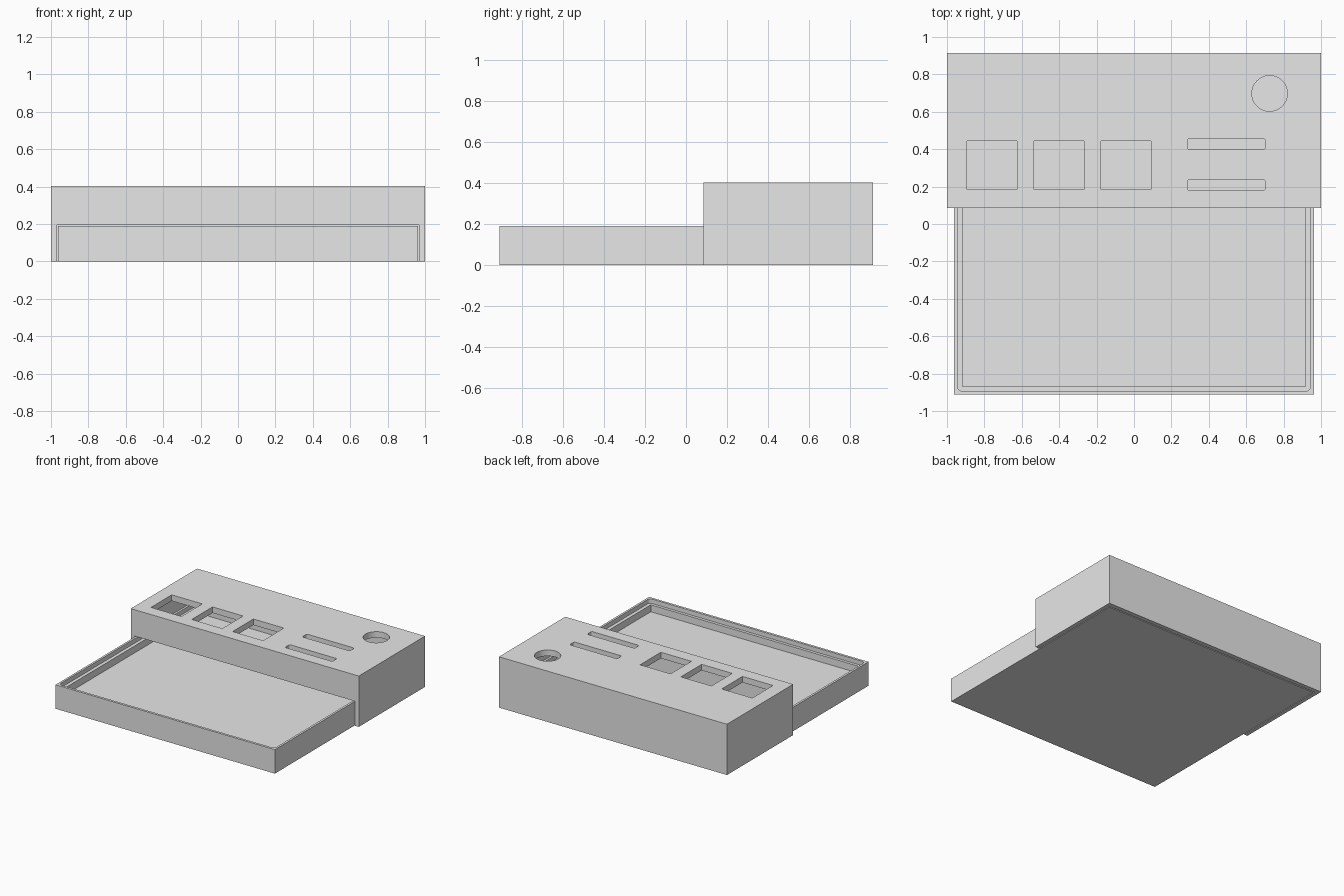
import bpy
import bmesh

# Remove the default object
cube = bpy.data.objects.get("Cube")
if cube:
    bpy.data.objects.remove(cube, do_unlink=True)

# Single material
grey = bpy.data.materials.new("plain_grey")
grey.use_nodes = True
colour = (0.8, 0.8, 0.8, 1)
grey.diffuse_color = colour
grey.node_tree.nodes["Principled BSDF"].inputs["Base Color"].default_value = colour


def finish(bm, name):
    mesh = bpy.data.meshes.new(name)
    bm.to_mesh(mesh)
    bm.free()
    mesh.materials.append(grey)
    obj = bpy.data.objects.new(name, mesh)
    bpy.context.collection.objects.link(obj)
    return obj


def box(name, x, y, z, radius=0):
    """Box from three (low, high) ranges, with optional rounded upright edges."""
    bm = bmesh.new()
    bmesh.ops.create_cube(bm, size=1)
    for v in bm.verts:
        v.co = [r[0] if c < 0 else r[1] for c, r in zip(v.co, (x, y, z))]
    if radius:
        upright = [e for e in bm.edges
                   if abs(e.verts[0].co.z - e.verts[1].co.z) > 0.001]
        bmesh.ops.bevel(bm, geom=upright, offset=radius, segments=4,
                        profile=0.5, affect='EDGES')
    return finish(bm, name)


def cylinder(name, x, y, z, radius):
    bm = bmesh.new()
    bmesh.ops.create_cone(bm, cap_ends=True, segments=48, radius1=radius,
                          radius2=radius, depth=z[1] - z[0])
    bmesh.ops.translate(bm, verts=bm.verts, vec=(x, y, sum(z) / 2))
    return finish(bm, name)


def cut(body, cutters):
    """Subtract the cutters one after another, then discard them."""
    bpy.context.view_layer.objects.active = body
    for cutter in cutters:
        cutter.hide_render = True
        mod = body.modifiers.new("cut", 'BOOLEAN')
        mod.operation = 'DIFFERENCE'
        mod.solver = 'EXACT'
        mod.object = cutter
        bpy.ops.object.modifier_apply(modifier=mod.name)
        bpy.data.objects.remove(cutter, do_unlink=True)


# Sliding tray: stepped rim around a shallow pocket
tray = box("tray", (-0.962, 0.962), (-0.912, 0.872), (0, 0.19))
cut(tray, [
    box("rim_step", (-0.945, 0.945), (-0.893, 0.855), (0.155, 0.3), 0.025),
    box("pocket", (-0.918, 0.918), (-0.87, 0.832), (0.1, 0.3)),
])

# Sleeve: open underneath, with a front opening for the tray
sleeve = box("sleeve", (-1, 1), (0.085, 0.915), (0, 0.403))
through = (0.3, 0.5)
cutters = [
    box("cavity", (-0.967, 0.967), (0.125, 0.88), (-0.1, 0.355)),
    box("tray_opening", (-0.967, 0.967), (0, 0.3), (-0.1, 0.194)),
    cylinder("round_hole", 0.725, 0.698, through, 0.095),
]
# Square windows and long slots in the top
for left in (-0.893, -0.535, -0.177):
    cutters.append(box("window", (left, left + 0.268), (0.185, 0.445), through))
for low in (0.18, 0.398):
    cutters.append(box("slot", (0.285, 0.702), (low, low + 0.058), through, 0.012))
cut(sleeve, cutters)

# Flat faces stay sharp, curved walls become smooth
for obj in (tray, sleeve):
    bpy.ops.object.select_all(action='DESELECT')
    obj.select_set(True)
    bpy.context.view_layer.objects.active = obj
    bpy.ops.object.shade_smooth_by_angle(angle=0.6)
